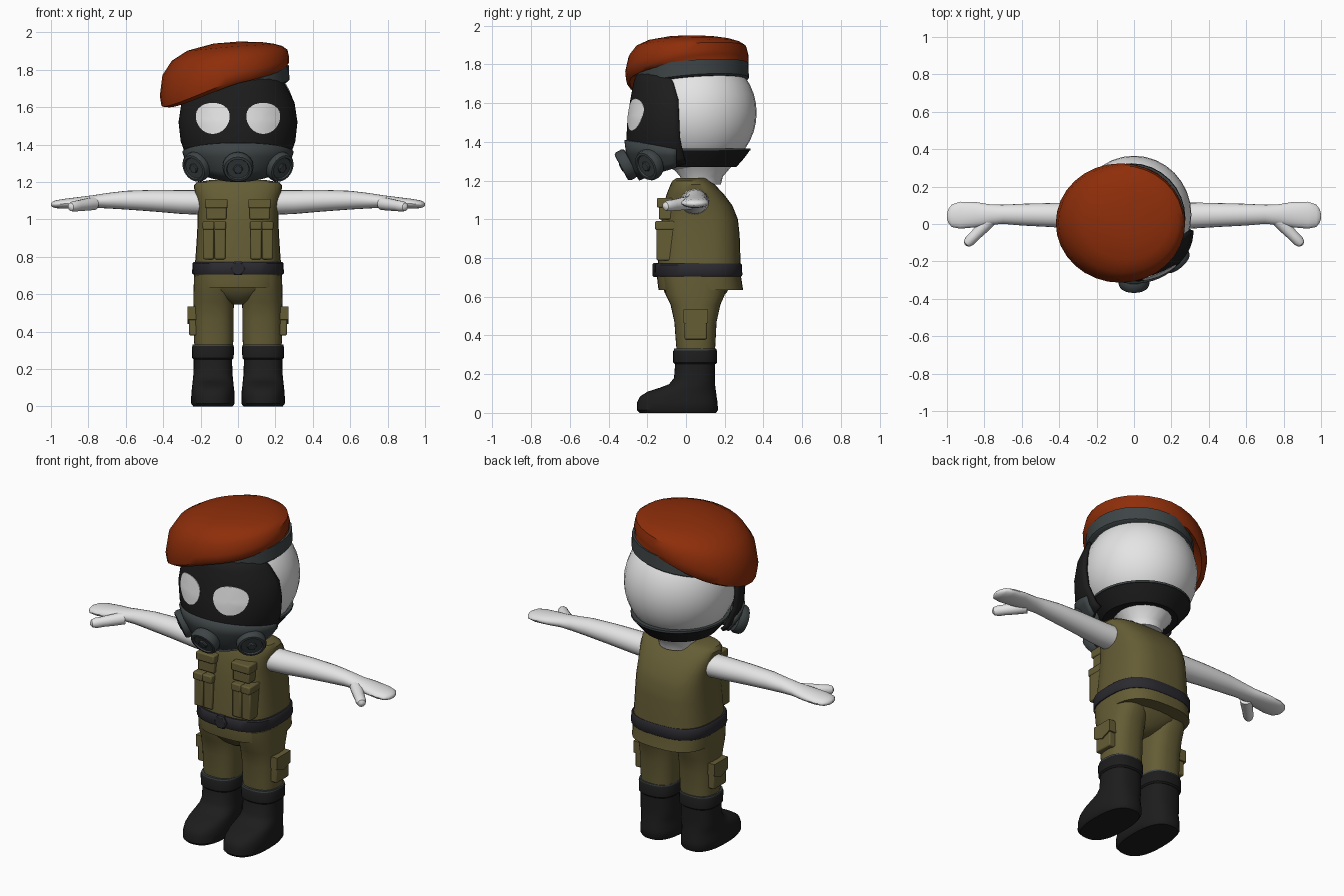
import bpy
import bmesh
from math import sin, cos, pi, sqrt, copysign, radians
from mathutils import Vector

cube = bpy.data.objects.get("Cube")
if cube:
    bpy.data.objects.remove(cube)
parts = []


def material(name, r, g, b):
    m = bpy.data.materials.new(name)
    m.use_nodes = True
    m.diffuse_color = (r, g, b, 1)
    m.node_tree.nodes["Principled BSDF"].inputs["Base Color"].default_value = (r, g, b, 1)
    return m


WHITE = material("pale_skin", .78, .78, .78)
OLIVE = material("olive_cloth", .13, .109, .036)
RED = material("red_felt", .27, .027, .003)
BLACK = material("black_rubber", .012, .012, .012)
GREY = material("slate_grey", .048, .058, .061)
BELT = material("belt_charcoal", .023, .023, .029)


def grid(name, rows, mat, closed=True):
    """Skin a list of point rows; closed rows become a capped loft."""
    n = len(rows[0])
    faces = []
    for i in range(len(rows) - 1):
        for j in range(n if closed else n - 1):
            k = (j + 1) % n
            faces.append((i * n + j, i * n + k, (i + 1) * n + k, (i + 1) * n + j))
    if closed:
        faces.append(tuple(reversed(range(n))))
        faces.append(tuple(range((len(rows) - 1) * n, len(rows) * n)))
    me = bpy.data.meshes.new(name)
    me.from_pydata([tuple(p) for r in rows for p in r], [], faces)
    bm = bmesh.new()
    bm.from_mesh(me)
    bmesh.ops.recalc_face_normals(bm, faces=bm.faces)
    bm.to_mesh(me)
    bm.free()
    me.materials.append(mat)
    ob = bpy.data.objects.new(name, me)
    bpy.context.collection.objects.link(ob)
    parts.append(ob)
    return ob


def ring(cx, cy, rx, ry, z, tilt_x=0, tilt_y=0, droop=0, p=2, n=32):
    """Superellipse ring, optionally tilted and drooping towards -x."""
    pts = []
    for i in range(n):
        c, s = cos(2 * pi * i / n), sin(2 * pi * i / n)
        x = cx + rx * copysign(abs(c) ** (2 / p), c)
        y = cy + ry * copysign(abs(s) ** (2 / p), s)
        pts.append((x, y, z + tilt_x * x + tilt_y * y - droop * max(0, -x) ** 1.3))
    return pts


def body(name, sections, mat, cx=0, p=2.5):
    """Loft from (z, half width, front y, back y) sections."""
    return grid(name, [ring(cx, (f + b) / 2, w, (b - f) / 2, z, p=p)
                       for z, w, f, b in sections], mat)


def box(name, x, y, z, mat):
    """Bevelled box from (min, max) pairs."""
    rows = [[(x[0], y[0], h), (x[1], y[0], h), (x[1], y[1], h), (x[0], y[1], h)] for h in z]
    m = grid(name, rows, mat).modifiers.new("bevel", 'BEVEL')
    m.width, m.segments = .007, 2


def lathe(name, profile, centre, axis, mat, n=20):
    """Turned part from (radius, height) pairs along an axis."""
    q = Vector(axis).to_track_quat('Z', 'Y')
    grid(name, [[Vector(centre) + q @ Vector(v) for v in ring(0, 0, r, r, h, n=n)]
                for r, h in profile], mat)


# Head and neck
bpy.ops.mesh.primitive_uv_sphere_add(segments=32, ring_count=20, location=(0, .05, 1.55))
head = bpy.context.object
head.name = "head"
head.scale = (.307, .315, .317)
head.data.materials.append(WHITE)
parts.append(head)
lathe("neck", [(.1, 0), (.11, .04), (.17, .11)], (0, .08, 1.18), (0, 0, 1), WHITE)

# Mask face: (z, half width, front y)
MASK = [(1.18, .12, -.2), (1.24, .2, -.25), (1.32, .262, -.285), (1.42, .297, -.298),
        (1.52, .308, -.292), (1.62, .293, -.277), (1.7, .255, -.262), (1.77, .22, -.24)]
EDGE = -.04


def mask_row(z):
    for a, b in zip(MASK, MASK[1:]):
        if z <= b[0]:
            break
    t = (z - a[0]) / (b[0] - a[0])
    return a[1] + t * (b[1] - a[1]), a[2] + t * (b[2] - a[2])


def shell(name, rows, off, mat):
    """Wrap the face with rows of (z at sides, rise at front, half angle)."""
    pts = []
    for z0, rise, span in rows:
        pts.append([])
        for i in range(29):
            a = radians(span * (i / 14 - 1))
            z = z0 + rise * cos(a)
            w, f = mask_row(z)
            pts[-1].append(((w + off) * sin(a), EDGE + (f - off - EDGE) * cos(a), z))
    m = grid(name, pts, mat, closed=False).modifiers.new("thickness", 'SOLIDIFY')
    m.thickness, m.offset = .02, 0


shell("mask_face", [(1.28, -.07, 100), (1.32, 0, 97), (1.42, 0, 92), (1.52, 0, 91), (1.62, 0, 90),
                    (1.7, 0, 84), (1.77, 0, 72)], 0, BLACK)
shell("respirator_shell", [(1.275, -.07, 88), (1.3, -.04, 88), (1.33, .01, 88), (1.36, .05, 88)],
      .012, GREY)

# Mask lenses follow the face surface
for s, side in ((1, "left"), (-1, "right")):
    rows = []
    for k, off in ((.04, .014), (.35, .014), (.7, .014), (1, .014), (1, 0)):
        row = []
        for x, dz, _ in ring(0, 0, .09 * k, .083 * k, 0, p=2.1, n=28):
            z = 1.54 + dz
            x = .135 + x * (1 + dz * 1.5)
            w, f = mask_row(z)
            row.append((s * x, EDGE + (f - EDGE) * sqrt(1 - (x / w) ** 2) - off, z))
        rows.append(row)
    grid(side + "_lens", rows, WHITE)

# Filter canisters
CAN = [(.056, -.13), (.058, -.06), (.076, -.054), (.082, -.04), (.082, -.012), (.075, 0),
       (.062, .002), (.058, -.006), (.02, -.006)]
for name, c, axis in (("centre", (0, -.333, 1.268), (0, -.87, -.47)),
                      ("left", (.238, -.208, 1.272), (.62, -.7, -.38)),
                      ("right", (-.238, -.208, 1.272), (-.62, -.7, -.38))):
    lathe(name + "_filter", CAN, c, axis, GREY)
    lathe(name + "_filter_hub", [(.027, -.02), (.027, .002), (.022, .006)], c, axis, GREY, 6)

# Head strap with a rim
grid("mask_strap", [ring(0, .05, .2, .21, 1.27), ring(0, .05, .237, .25, 1.315),
                    ring(0, .05, .265, .28, 1.356)], BLACK)
grid("mask_strap_rim", [ring(0, .05, .267, .282, 1.354), ring(0, .05, .267, .282, 1.366)], GREY)

# Beret and its band
grid("beret_band", [ring(-.015, .03, .28, .285, 1.698, .14, .08), ring(-.015, .03, .29, .295, 1.706, .14, .08),
                    ring(-.015, .03, .287, .292, 1.782, .14, .08)], GREY)
BERET = [(-.015, .03, .28, .285, 1.765, .14, .08, 0), (-.056, .015, .318, .306, 1.768, .19, .14, .34),
         (-.068, .007, .341, .317, 1.79, .18, .14, .35), (-.072, .005, .346, .319, 1.822, .16, .12, .3),
         (-.07, .008, .334, .305, 1.875, .12, .08, .18), (-.058, .01, .295, .27, 1.908, .08, .04, .12),
         (-.04, .015, .23, .21, 1.93, .05, .02, .08), (0, .03, .13, .12, 1.944, .03, 0, 0),
         (.02, .03, .03, .03, 1.95, 0, 0, 0)]
grid("beret", [ring(*r) for r in BERET], RED)

# Shirt, belt, buckle and trouser seat
body("shirt", [(.635, .232, -.142, .295), (.7, .236, -.15, .285), (.8, .227, -.143, .281),
               (.92, .219, -.135, .277), (1.0, .216, -.125, .268), (1.07, .218, -.115, .24),
               (1.13, .23, -.1, .195), (1.18, .236, -.08, .148), (1.198, .222, -.07, .122),
               (1.212, .14, -.05, .112)], OLIVE, p=2.8)
body("belt", [(.705, .24, -.157, .286), (.712, .245, -.162, .291), (.765, .244, -.16, .289),
              (.772, .238, -.154, .284)], BELT, p=2.8)
lathe("belt_buckle", [(.042, -.02), (.042, .004), (.034, .01), (.02, .01)],
      (0, -.162, .738), (0, -1, 0), BELT, 6)
body("trouser_seat", [(.545, .03, -.03, .12), (.57, .09, -.07, .16), (.62, .2, -.11, .21),
                      (.7, .225, -.135, .25)], OLIVE)

for s, side in ((1, "left"), (-1, "right")):
    def span(a, b):
        return tuple(sorted((s * a, s * b)))

    # Arm with a flat hand and thumb
    ARM = [(.17, .045, 1.09, .076, .066), (.3, .045, 1.093, .07, .064), (.45, .048, 1.1, .064, .058),
           (.6, .05, 1.103, .058, .05), (.7, .052, 1.1, .051, .041), (.77, .05, 1.096, .055, .034),
           (.85, .05, 1.09, .068, .03), (.93, .047, 1.084, .072, .026), (.975, .044, 1.081, .06, .021),
           (.993, .043, 1.08, .036, .014), (1.0, .042, 1.08, .012, .006)]
    grid(side + "_arm", [[(s * x, y, z) for y, z, x in ring(cy, cz, ry, rz, x, n=20)]
                         for x, cy, cz, ry, rz in ARM], WHITE)
    lathe(side + "_thumb", [(.035, 0), (.033, .06), (.029, .12), (.029, .155), (.022, .178), (.006, .188)],
          (s * .77, .02, 1.085), (s * .7, -.71, -.1), WHITE, 14)

    # Trouser leg
    body(side + "_trouser_leg", [(.29, .1, -.045, .148), (.36, .106, -.052, .152), (.47, .106, -.06, .158),
                                 (.56, .108, -.08, .178), (.61, .108, -.105, .2), (.7, .105, -.12, .22)],
         OLIVE, s * .13)

    # Boot with cuff
    body(side + "_boot", [(0, .105, -.24, .155), (.015, .116, -.254, .165), (.055, .116, -.252, .163),
                          (.085, .114, -.237, .158), (.11, .111, -.198, .155), (.13, .109, -.135, .152),
                          (.148, .107, -.088, .15), (.18, .104, -.062, .149), (.28, .102, -.054, .15)],
         BLACK, s * .134)
    body(side + "_boot_cuff", [(.252, .104, -.058, .152), (.26, .111, -.066, .16), (.318, .112, -.067, .161),
                               (.325, .108, -.062, .157)], BLACK, s * .134)
    body(side + "_boot_rim", [(.318, .11, -.064, .158), (.332, .108, -.062, .156)], GREY, s * .134)

    # Chest pockets
    box(side + "_upper_pocket", span(.062, .17), (-.14, -.05), (1.0, 1.08), OLIVE)
    box(side + "_upper_pocket_flap", span(.056, .176), (-.15, -.05), (1.06, 1.11), OLIVE)
    for a in (.067, .129):
        box(side + "_lower_pouch", span(a, a + .058), (-.152, -.05), (.787, .96), OLIVE)
        box(side + "_lower_pouch_flap", span(a - .002, a + .06), (-.16, -.05), (.945, .99), OLIVE)

    # Thigh pocket with a pointed flap
    box(side + "_thigh_pocket", span(.2, .262), (-.008, .108), (.38, .53), OLIVE)
    outline = [(-.014, .535), (.114, .535), (.114, .465), (.05, .44), (-.014, .465)]
    grid(side + "_thigh_flap", [[(s * x, y, z) for y, z in outline] for x in (.2, .269)], OLIVE)

# Smooth shading with sharp edges kept
bpy.ops.object.select_all(action='DESELECT')
for ob in parts:
    ob.select_set(True)
bpy.context.view_layer.objects.active = head
bpy.ops.object.shade_smooth_by_angle(angle=radians(40))
